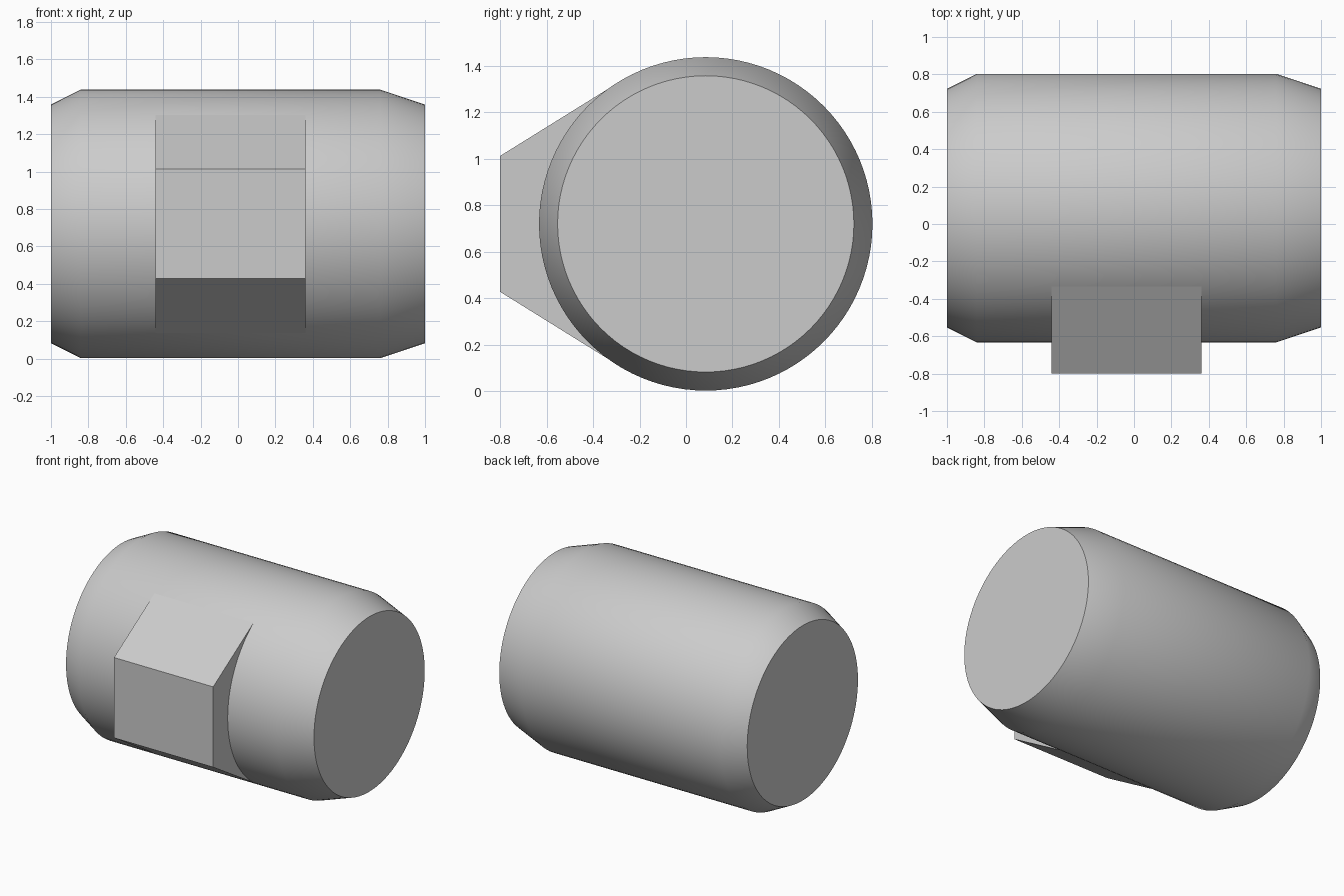
import bpy
import bmesh
from math import sin, cos, acos, atan2, hypot, pi, radians

cube = bpy.data.objects.get("Cube")
if cube:
    bpy.data.objects.remove(cube, do_unlink=True)

# One plain grey for the whole model
GREY = (0.6, 0.6, 0.6, 1)
grey = bpy.data.materials.new("plain grey")
grey.use_nodes = True
grey.diffuse_color = GREY
grey.node_tree.nodes["Principled BSDF"].inputs["Base Color"].default_value = GREY

RADIUS, AXIS_Y, AXIS_Z = 0.718, 0.085, 0.72


def loft(name, sections):
    """Skin a row of matching (x, outline) sections and cap both ends."""
    bm = bmesh.new()
    rings = [[bm.verts.new((x, y, z)) for y, z in outline] for x, outline in sections]
    for a, b in zip(rings, rings[1:]):
        for i in range(len(a)):
            j = (i + 1) % len(a)
            bm.faces.new((a[i], a[j], b[j], b[i]))
    bm.faces.new(rings[0])
    bm.faces.new(rings[-1])
    bmesh.ops.recalc_face_normals(bm, faces=bm.faces)
    mesh = bpy.data.meshes.new(name)
    bm.to_mesh(mesh)
    bm.free()
    mesh.materials.append(grey)
    obj = bpy.data.objects.new(name, mesh)
    bpy.context.collection.objects.link(obj)
    return obj


def on_circle(r, a):
    return AXIS_Y + r * cos(a), AXIS_Z + r * sin(a)


def circle(r, count=96):
    return [on_circle(r, 2 * pi * i / count) for i in range(count)]


# Barrel with a short chamfer on one end and a longer one on the other
barrel = loft("barrel", [(x, circle(r)) for x, r in
                         [(-1, 0.638), (-0.84, RADIUS), (0.76, RADIUS), (1, 0.638)]])
bpy.ops.object.select_all(action="DESELECT")
barrel.select_set(True)
bpy.context.view_layer.objects.active = barrel
bpy.ops.object.shade_smooth_by_angle(angle=radians(30))

# Front boss: flat pad whose sloping sides run tangent into the barrel
pad_y, pad_half = -0.8, 0.293
dy = pad_y - AXIS_Y
tangent = atan2(pad_half, dy) - acos(RADIUS / hypot(dy, pad_half))
ty, tz = on_circle(RADIUS - 0.002, tangent)
upper = [(pad_y, AXIS_Z + pad_half), (ty, tz), (0, AXIS_Z + 0.5)]
lower = [(y, 2 * AXIS_Z - z) for y, z in reversed(upper)]
loft("front_boss", [(x, upper + lower) for x in (-0.44, 0.36)])
